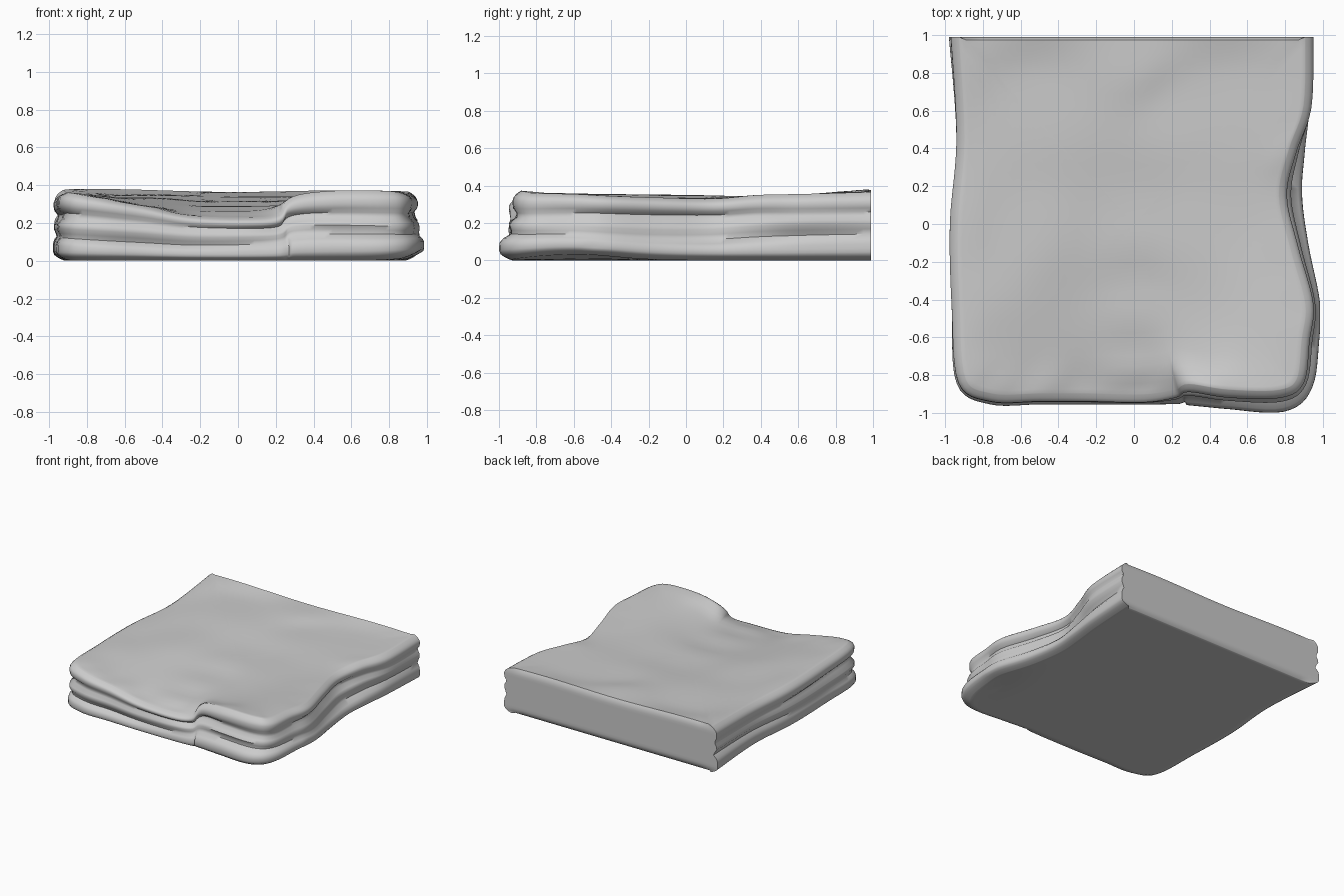
import bpy, bmesh, math
from mathutils import Vector

if "Cube" in bpy.data.objects:
    bpy.data.objects.remove(bpy.data.objects["Cube"])

# Outline from back left, round the front, to back right:
# top edge x, y, z and how far the lower ledge juts out
STATIONS = [
    (-.97, .99, .385, .01), (-.94, .45, .355, 0), (-.975, 0, .36, 0),
    (-.965, -.45, .365, 0), (-.93, -.84, .37, .01), (-.76, -.94, .345, .015),
    (-.5, -.94, .3, .015), (-.25, -.94, .25, .015), (.05, -.945, .24, .01),
    (.22, -.92, .26, .035), (.29, -.89, .35, .07), (.5, -.92, .38, .06),
    (.78, -.92, .38, .075), (.9, -.84, .37, .05), (.93, -.62, .365, .05),
    (.95, -.42, .355, .035), (.87, -.12, .345, .055), (.81, .15, .34, .08),
    (.86, .38, .36, .045), (.94, .62, .365, -.01), (.95, .99, .375, 0),
]
# Interior heights of the worn top
DIPS = [(-.6, 0, .345), (0, -.4, .3), (0, 0, .325), (.5, 0, .335),
        (.2, .6, .35), (-.5, .6, .36), (0, .87, .375), (0, -.75, .275)]
HEIGHTS = DIPS + [s[:3] for s in STATIONS]
LEVELS = 22


def spline(pts, n):
    out = []
    for i in range(len(pts) - 1):
        p = [pts[max(0, min(len(pts) - 1, i + k))] for k in (-1, 0, 1, 2)]
        for j in range(n):
            t = j / n
            out.append([.5 * (2*b + (c-a)*t + (2*a-5*b+4*c-d)*t*t + (3*b-a-3*c+d)*t**3)
                        for a, b, c, d in zip(*p)])
    return out + [list(pts[-1])]


# Worn top: smooth blend of the known heights
def top_z(x, y):
    total = weight = 0
    for px, py, pz in HEIGHTS:
        w = 1 / ((px-x)**2 + (py-y)**2 + .006)**1.7
        total += w * pz
        weight += w
    return total / weight


# Underside: nearly flat, lifted at the front right ledge
def floor_z(x, y):
    return .01 + .035 * math.exp(-((x-1)**2 / .04 + (y+.62)**2 / .12))


# Layered side: rounded bottom and top edges with two grooves
def side_inset(h, groove):
    low = .065 * max(0, 1 - h/.12)**2
    high = .045 * max(0, (h-.87)/.13)**2
    layers = (.034 * math.exp(-((h-.38)/.07)**2)
              + .034 * math.exp(-((h-.68)/.065)**2))
    return low + high + layers*groove


# Outline samples; the straight cut back closes the loop
rim = spline(STATIONS, 6)
sides = len(rim)
a, b = rim[-1], rim[0]
for j in range(1, 24):
    t = j / 24
    q = [u + (v-u)*t for u, v in zip(a, b)]
    q[2] += .006 * math.sin(t * 9)
    rim.append(q)
count = len(rim)

bm = bmesh.new()
rings = []
for level in range(LEVELS + 1):
    h = .5 - .5 * math.cos(math.pi * level / LEVELS)
    ring = []
    for i, (x, y, zt, ledge) in enumerate(rim):
        back = i >= sides
        if back:
            nx, ny = 0, -1
        else:
            p, n = rim[max(0, i-1)], rim[min(sides-1, i+1)]
            d = Vector((n[0]-p[0], n[1]-p[1])).normalized()
            nx, ny = -d.y, d.x
            if i in (0, sides - 1):
                ny = 0
            elif 54 <= i <= 66:       # keep the step in the front lip tidy
                nx *= .5
        # Groove depth and height wander along the side
        groove = 0 if back else .85 + .35*math.sin(i*.17 + h*6)
        inset = side_inset(h, groove) * (.35 if back else 1)
        if not back:
            inset -= ledge * max(0, min(1, 1 - (h-.22)/.4))
        zb = floor_z(x, y)
        z = zb + (zt-zb)*h + .012*math.sin(i*.1 + h*5)*math.sin(math.pi*h)
        ring.append(bm.verts.new((max(-.985, min(.985, x + nx*inset)),
                                  max(-1, min(.99, y + ny*inset)), z)))
    rings.append(ring)


def bridge(lo, hi):
    for i in range(count):
        k = (i + 1) % count
        bm.faces.new((lo[i], lo[k], hi[k], hi[i]))


for lo, hi in zip(rings, rings[1:]):
    bridge(lo, hi)


# Top and underside: rings shrinking to the middle
def cap(edge, height):
    prev = edge
    for step in range(1, 15):
        k = 1 - (step/14.5)**1.4
        ring = []
        for v in edge:
            x, y = v.co.x * k, v.co.y * k
            z = height(x, y)
            e = max(0, (k - .8) / .2)
            ring.append(bm.verts.new((x, y, z + (v.co.z - z)*e*e)))
        bridge(prev, ring)
        prev = ring
    bm.faces.new(prev)


cap(rings[-1], top_z)
cap(rings[0], floor_z)
bmesh.ops.recalc_face_normals(bm, faces=bm.faces)
low = min(v.co.z for v in bm.verts)
bmesh.ops.translate(bm, verts=bm.verts, vec=(0, 0, -low))

mesh = bpy.data.meshes.new("rock_slab")
bm.to_mesh(mesh)
bm.free()
slab = bpy.data.objects.new("rock_slab", mesh)
bpy.context.collection.objects.link(slab)
bpy.context.view_layer.objects.active = slab
slab.select_set(True)
bpy.ops.object.shade_smooth_by_angle(angle=math.radians(50))
